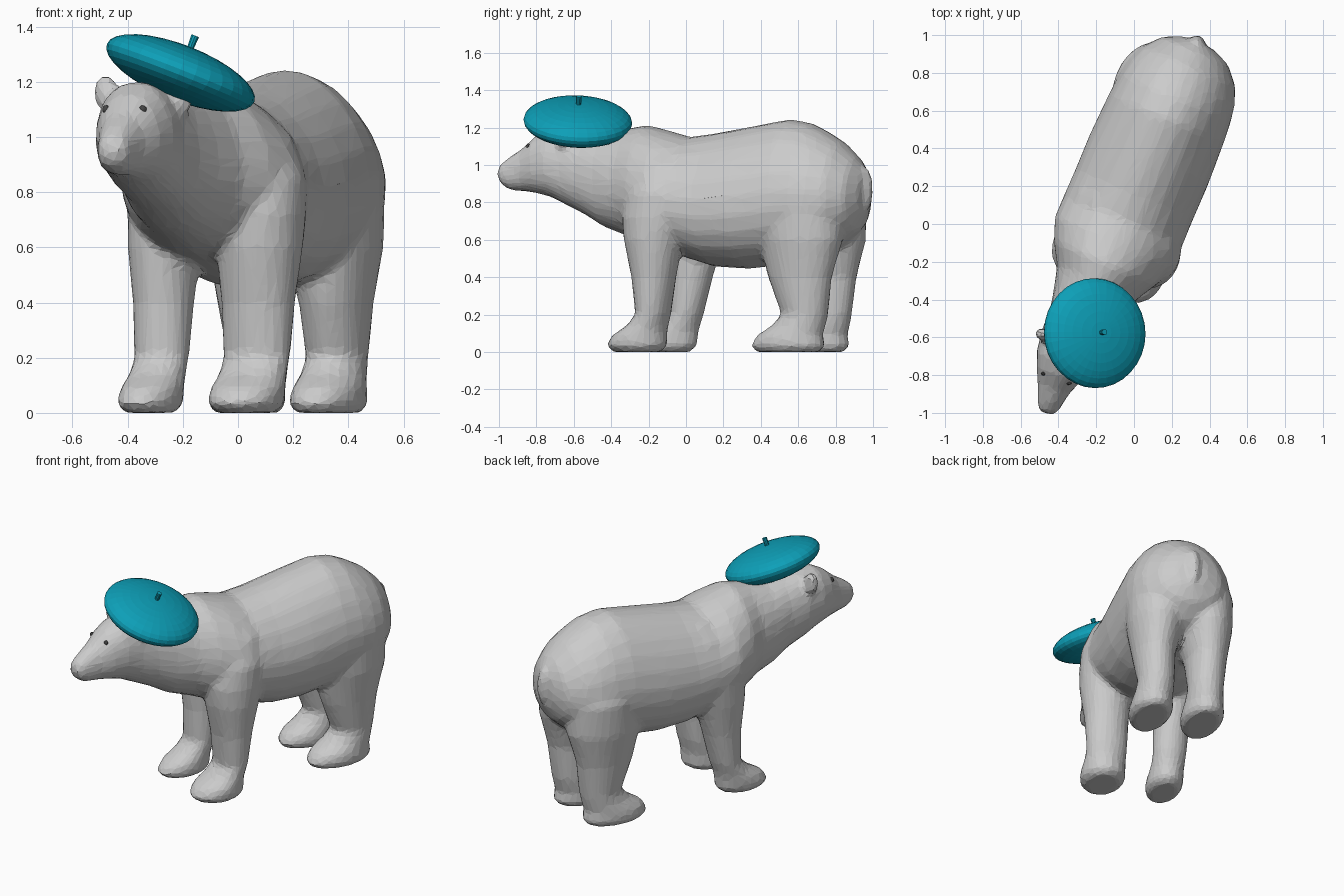
import bpy, bmesh, math
from mathutils import Vector, Matrix

if "Cube" in bpy.data.objects:
    bpy.data.objects.remove(bpy.data.objects["Cube"])

D = Vector((0.39, 0.921, 0))      # spine direction, towards the tail
P = Vector((0.921, -0.39, 0))     # sideways, towards the bear's left
Z = Vector((0, 0, 1))


def spine(s, p, z=0.0):
    """Point given along / across the bear's own axis."""
    return D * s + P * (p - 0.06) + Z * z


def loft(bm, rings):
    """Skin closed rings of points and cap both ends."""
    rows = [[bm.verts.new(c) for c in r] for r in rings]
    n = len(rows[0])
    for a, b in zip(rows, rows[1:]):
        for i in range(n):
            j = (i + 1) % n
            bm.faces.new((a[i], a[j], b[j], b[i]))
    bm.faces.new(rows[0])
    bm.faces.new(rows[-1])


def ellipsoid(bm, loc, radii, rot=Matrix(), seg=16):
    bmesh.ops.create_uvsphere(
        bm, u_segments=seg, v_segments=seg // 2, radius=1,
        matrix=Matrix.Translation(loc) @ rot @ Matrix.Diagonal((*radii, 1)))


def finish(bm, name, colour=None):
    bmesh.ops.recalc_face_normals(bm, faces=bm.faces[:])
    me = bpy.data.meshes.new(name)
    bm.to_mesh(me)
    bm.free()
    ob = bpy.data.objects.new(name, me)
    bpy.context.collection.objects.link(ob)
    if colour:
        mat = bpy.data.materials.new(name)
        mat.diffuse_color = colour
        mat.use_nodes = True
        mat.node_tree.nodes["Principled BSDF"].inputs["Base Color"].default_value = mat.diffuse_color
        me.materials.append(mat)
    return ob


def power(v, e):
    return math.copysign(abs(v) ** e, v)


ANG = [2 * math.pi * i / 24 for i in range(24)]
bm = bmesh.new()

# Trunk: distance along spine, half width, top, bottom
trunk = [(1.015, .09, .97, .74), (.97, .19, 1.04, .65), (.88, .27, 1.125, .57),
         (.79, .305, 1.18, .53), (.7, .32, 1.225, .50), (.58, .33, 1.245, .47),
         (.35, .34, 1.205, .445), (.15, .338, 1.17, .455), (0, .34, 1.15, .50),
         (-.13, .34, 1.185, .55), (-.25, .295, 1.215, .58), (-.36, .23, 1.195, .62)]
# Neck, head and muzzle: x, y, half width, top, bottom
head = [(-.245, -.42, .195, 1.17, .665), (-.29, -.52, .17, 1.18, .73),
        (-.34, -.62, .16, 1.20, .78), (-.375, -.72, .148, 1.20, .83),
        (-.40, -.80, .122, 1.155, .85), (-.425, -.87, .088, 1.09, .86),
        (-.445, -.94, .068, 1.045, .865), (-.457, -.985, .055, 1.01, .895),
        (-.46, -1.005, .03, .985, .93)]
path = [(spine(s, 0), w, t, b, 1) for s, w, t, b in trunk]
path += [(Vector((x, y, 0)), w, t, b, .9) for x, y, w, t, b in head]
rings = []
for i, (c, w, top, bot, e) in enumerate(path):
    tan = path[max(i - 1, 0)][0] - path[min(i + 1, len(path) - 1)][0]
    side = tan.cross(Z).normalized()
    taper = .12 if e == 1 else .06       # trunk is widest below its middle
    rings.append([c + side * w * power(math.cos(a), e) * (1 - taper * math.sin(a))
                  + Z * ((top + bot) / 2 + (top - bot) / 2 * power(math.sin(a), e))
                  for a in ANG])
loft(bm, rings)

# Legs: height, along, across, half width, half length
front = [(0, -.228, .189, .10, .13), (.035, -.23, .189, .13, .17),
         (.09, -.215, .19, .128, .15), (.14, -.17, .19, .12, .11),
         (.2, -.135, .191, .12, .09), (.4, -.13, .194, .13, .118),
         (.6, -.13, .20, .15, .16), (.72, -.12, .205, .15, .18),
         (.85, -.10, .205, .145, .17), (1.0, -.08, .17, .12, .14),
         (1.1, -.08, .11, .08, .08)]
hind = [(0, .63, .149, .105, .18), (.035, .63, .149, .13, .21),
        (.09, .64, .149, .125, .185), (.14, .69, .145, .115, .15),
        (.2, .725, .143, .11, .128), (.4, .70, .150, .127, .178),
        (.5, .70, .145, .148, .205), (.6, .70, .14, .17, .235),
        (.8, .70, .135, .18, .235), (1.0, .65, .10, .13, .16)]


def leg(table, sign, wide=1.0, lean=0.0, out=0.0, back=0.0):
    loft(bm, [[spine(s + back + lean * z + b * math.sin(a),
                     sign * (p + out) + wide * w * math.cos(a), z) for a in ANG]
              for z, s, p, w, b in table])


leg(front, 1, 1.05)
leg(front, -1, .85, .1, .005, .01)
leg(hind, 1)
leg(hind, -1, .98, 0, .025, .006)

# Ears and tail
turn = Matrix.Rotation(math.radians(-15), 4, 'Z')
ellipsoid(bm, (-.48, -.585, 1.16), (.048, .036, .07), turn)
ellipsoid(bm, (-.205, -.655, 1.15), (.048, .036, .07), turn)
ellipsoid(bm, (.335, .952, .87), (.042, .05, .125))

# Fuse into one skin, then reduce to coarse facets
bear = finish(bm, "bear_body")
m = bear.modifiers.new("fuse", 'REMESH')
m.mode = 'VOXEL'
m.voxel_size = .016
m = bear.modifiers.new("soften", 'SMOOTH')
m.factor = .5
m.iterations = 10
m = bear.modifiers.new("facets", 'DECIMATE')
m.ratio = .08

# Eyes, set on the face surface
bpy.context.view_layer.update()
skin = bear.evaluated_get(bpy.context.evaluated_depsgraph_get())
bm = bmesh.new()
for x in (-.478, -.345):
    hit, loc, _, _ = skin.ray_cast(Vector((x, -2, 1.1)), Vector((0, 1, 0)))
    loc = loc if hit else Vector((x, -.82, 1.1))
    ellipsoid(bm, loc + Vector((0, .005, 0)), (.014, .01, .015), seg=12)
finish(bm, "eyes", (.06, .06, .06, 1))

# Tilted hat with its stalk
teal = (.004, .35, .48, 1)
tilt = Matrix.Rotation(math.radians(-2.5), 4, 'X') @ Matrix.Rotation(math.radians(21.5), 4, 'Y')
centre = Vector((-.208, -.578, 1.232))
bm = bmesh.new()
ellipsoid(bm, centre, (.287, .291, .1), tilt, seg=32)
finish(bm, "hat", teal)
bm = bmesh.new()
bmesh.ops.create_cone(bm, cap_ends=True, segments=10, radius1=.012, radius2=.015, depth=.065,
                      matrix=Matrix.Translation(centre) @ tilt @ Matrix.Translation((0, 0, .112)))
finish(bm, "hat_stalk", teal)
